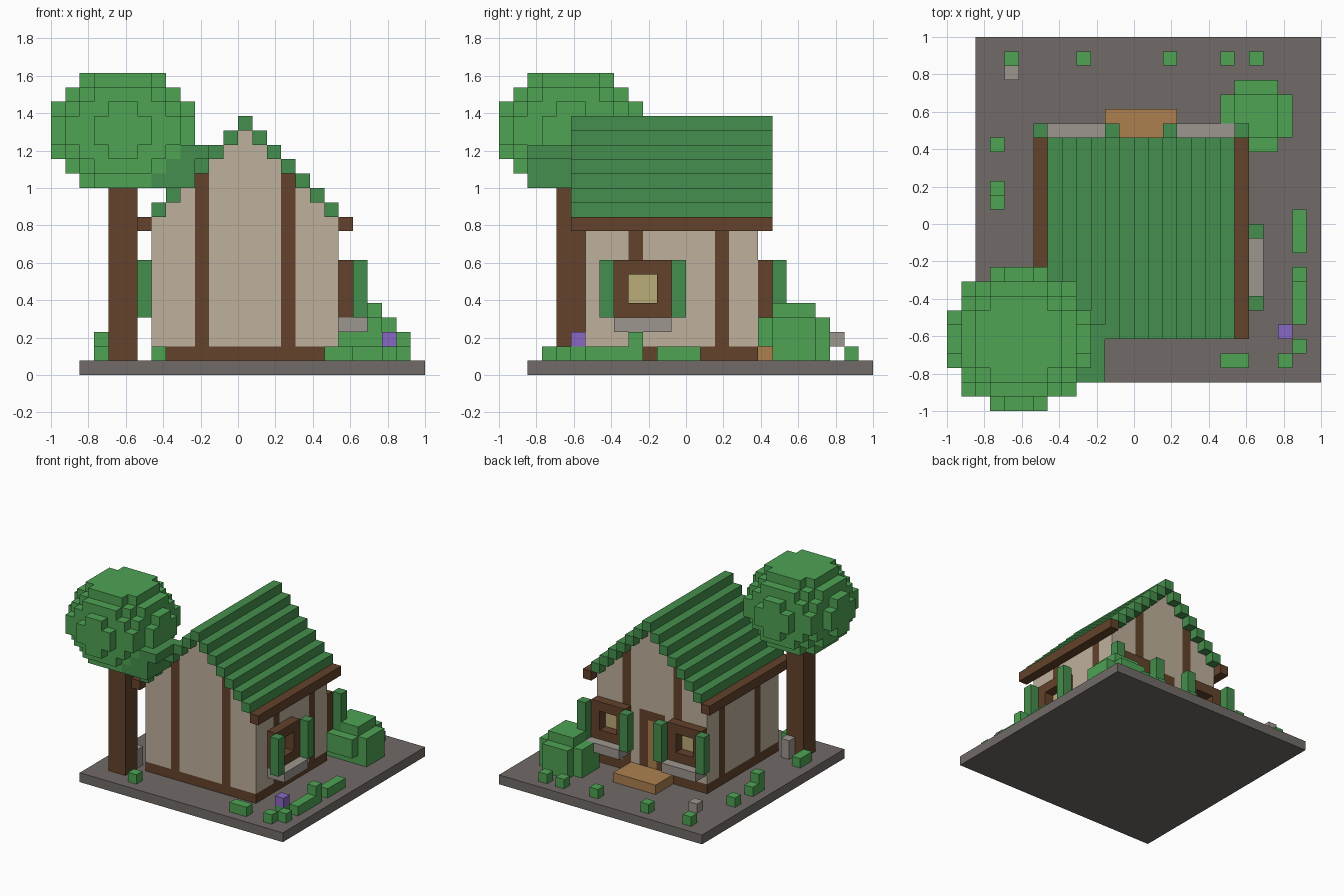
import bpy, bmesh
from mathutils import Vector

cube = bpy.data.objects.get("Cube")
if cube:
    bpy.data.objects.remove(cube, do_unlink=True)

U = 2 / 26  # block size; block (0, 0, 0) has its corner at (-1, -1, 0)


def material(name, r, g, b):
    lin = [((c / 255 + 0.055) / 1.055) ** 2.4 for c in (r, g, b)] + [1.0]
    m = bpy.data.materials.new(name)
    m.use_nodes = True
    m.diffuse_color = lin
    m.node_tree.nodes["Principled BSDF"].inputs["Base Color"].default_value = lin
    return m


LEAF = material("leaf green", 78, 163, 84)
DARK = material("roof green", 69, 143, 77)
TIMBER = material("dark timber", 99, 66, 43)
PLASTER = material("cream plaster", 191, 177, 156)
GROUND = material("ground grey", 113, 107, 103)
STONE = material("pale stone", 158, 150, 143)
WOOD = material("tan wood", 172, 128, 80)
GLASS = material("warm glass", 187, 172, 120)
PURPLE = material("flower purple", 137, 104, 196)


def box(i0, i1, j0, j1, k0, k1):
    """Blocks filling the given index ranges."""
    return {(i, j, k) for i in range(i0, i1) for j in range(j0, j1) for k in range(k0, k1)}


def part(name, mats, cells, rule=None):
    """Mesh the outer skin of a set of blocks; rule(cell, axis, side) picks the material."""
    bm = bmesh.new()
    verts = {}

    def vert(p):
        if p not in verts:
            verts[p] = bm.verts.new((p[0] * U - 1, p[1] * U - 1, p[2] * U))
        return verts[p]

    for cell in sorted(cells):
        for axis in range(3):
            for side in (0, 1):
                near = list(cell)
                near[axis] += 2 * side - 1
                if tuple(near) in cells:
                    continue
                b, c = (axis + 1) % 3, (axis + 2) % 3
                loop = []
                for db, dc in ((0, 0), (1, 0), (1, 1), (0, 1)):
                    p = list(cell)
                    p[axis] += side
                    p[b] += db
                    p[c] += dc
                    loop.append(vert(tuple(p)))
                f = bm.faces.new(loop if side else loop[::-1])
                if rule:
                    f.material_index = rule(cell, axis, side)
    me = bpy.data.meshes.new(name)
    bm.to_mesh(me)
    bm.free()
    for m in mats:
        me.materials.append(m)
    ob = bpy.data.objects.new(name, me)
    bpy.context.collection.objects.link(ob)
    return ob


# Ground slab
part("ground_slab", [GROUND], box(2, 26, 2, 26, 0, 1))

# House body: plaster gable block with flush timbers, door and window panes
body = set()
for i in range(7, 20):
    body |= box(i, i + 1, 6, 18, 1, 17 - abs(i - 13))


def wall_rule(cell, axis, side):
    i, j, k = cell
    if k == 1:
        return 1
    if axis == 1:
        if side and k < 8 and 12 <= i < 15:
            return 2 if i == 13 and k < 7 else 1
        if side and 5 <= k < 7 and i in (8, 9, 17, 18):
            return 3
        return 1 if i in (10, 16) else 0
    if axis == 0:
        if side and 5 <= k < 7 and j in (9, 10):
            return 3
        return 1 if j in (9, 15) else 0
    return 0


part("house_walls", [PLASTER, TIMBER, WOOD, GLASS], body, wall_rule)

# Stepped roof and eave beams
roof = set()
for n in range(7):
    for i in (13 - n, 13 + n):
        roof |= box(i, i + 1, 5, 19, 17 - n, 18 - n)
part("roof", [DARK], roof)
for name, i in (("right_eave_beam", 6), ("left_eave_beam", 20)):
    part(name, [TIMBER], box(i, i + 1, 5, 19, 10, 11))


# Windows: frame ring, sill and a pair of shutters
def window(name, start, wall, along_y):
    def slab(a0, a1, d0, d1, k0, k1):
        if along_y:
            return box(wall + d0, wall + d1, a0, a1, k0, k1)
        return box(a0, a1, wall + d0, wall + d1, k0, k1)
    s = start
    part(name + "_frame", [TIMBER], slab(s, s + 4, 0, 1, 4, 8) - slab(s + 1, s + 3, 0, 1, 5, 7))
    part(name + "_sill", [STONE], slab(s, s + 4, 0, 2, 3, 4))
    part(name + "_shutters", [DARK], slab(s - 1, s, 1, 2, 4, 8) | slab(s + 4, s + 5, 1, 2, 4, 8))


window("side_window", 8, 20, True)
window("back_left_window", 16, 18, False)
window("back_right_window", 7, 18, False)

# Door step
part("door_step", [WOOD], box(11, 16, 18, 21, 1, 2))

# Tree: trunk, rounded crown and a darker side clump
part("tree_trunk", [TIMBER], box(4, 6, 4, 6, 1, 14))
centre = Vector((4.5, 4.5, 16.5))
crown = set()
for c in box(0, 10, 0, 10, 13, 21):
    d = Vector(c) - centre
    if d.x ** 2 + d.y ** 2 + 1.05 * d.z ** 2 < 24.8:
        crown.add(c)
part("tree_crown", [LEAF], crown)
clump = box(6, 10, 2, 5, 13, 16) | box(6, 11, 2, 6, 15, 16)
part("tree_side_clump", [DARK], clump - crown)

# Round bush behind the house
bush = box(19, 24, 19, 22, 1, 4) | box(20, 23, 18, 23, 2, 4)
bush |= box(20, 23, 19, 23, 1, 2) | box(20, 23, 19, 22, 4, 5)
part("bush", [LEAF], bush)

# Small plants: i, j, length in x, length in y, height
plants = [
    (4, 24, 1, 1, 1), (9, 24, 1, 1, 1), (15, 24, 1, 1, 1), (19, 24, 1, 1, 1),
    (21, 24, 1, 1, 1), (3, 18, 1, 1, 1), (3, 14, 1, 1, 2), (3, 15, 1, 1, 1),
    (3, 6, 1, 2, 1), (7, 3, 1, 1, 1), (24, 11, 1, 3, 1), (24, 6, 1, 3, 1),
    (24, 9, 1, 1, 2), (24, 4, 1, 1, 1), (23, 3, 1, 1, 1), (19, 3, 2, 1, 1),
    (23, 5, 1, 1, 1),
]
grass = set()
for i, j, dx, dy, h in plants:
    grass |= box(i, i + dx, j, j + dy, 1, 1 + h)
part("small_plants", [LEAF], grass)

# Flower and stones
part("flower", [PURPLE], box(23, 24, 5, 6, 2, 3))
part("garden_stone", [STONE], box(4, 5, 23, 24, 2, 3))
part("tree_stone", [STONE], box(5, 6, 6, 7, 1, 3))
